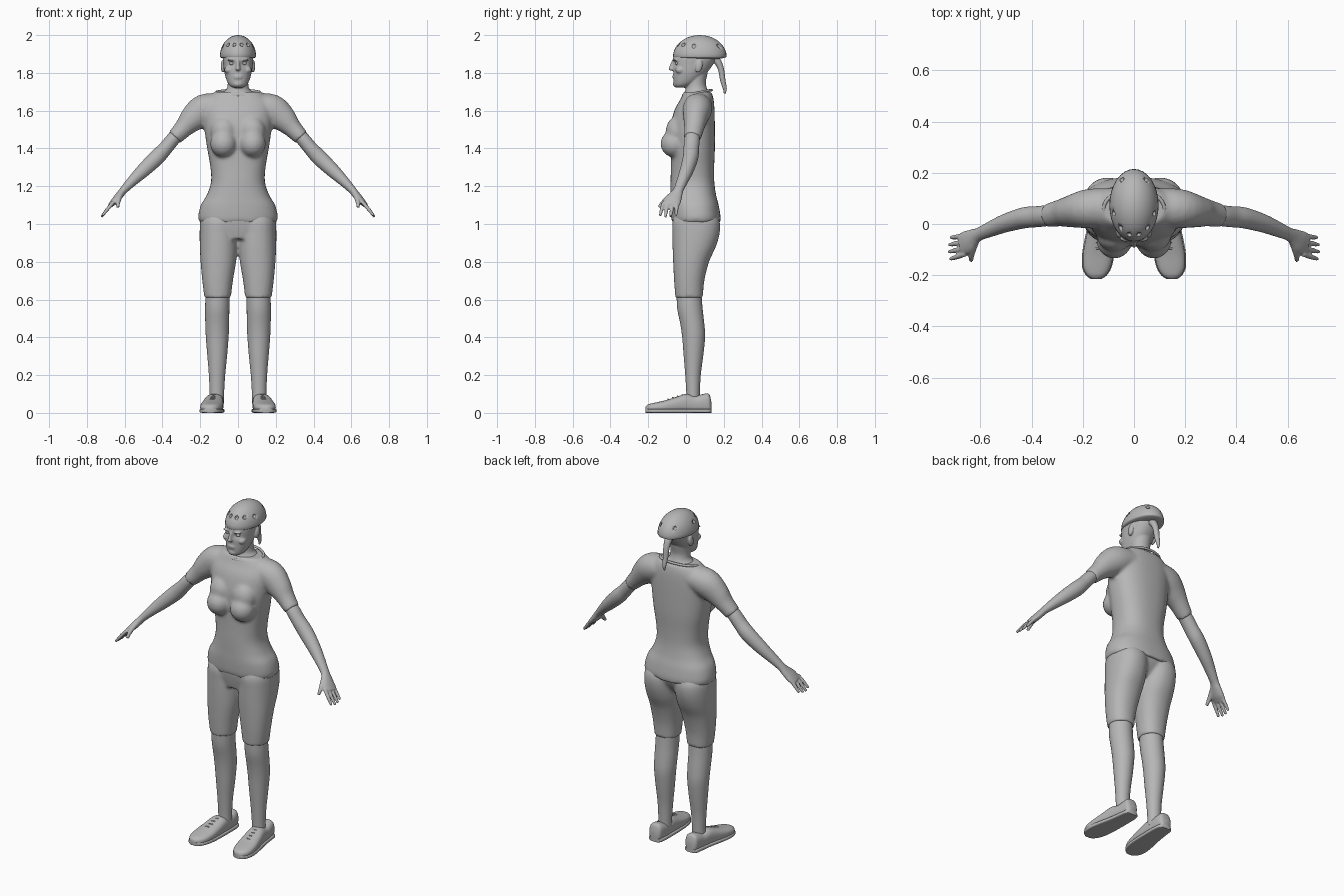
import bpy, bmesh, math
from mathutils import Vector, Matrix

if "Cube" in bpy.data.objects:
    bpy.data.objects.remove(bpy.data.objects["Cube"])

X, Y, Z = Vector((1, 0, 0)), Vector((0, 1, 0)), Vector((0, 0, 1))

grey = bpy.data.materials.new("plain_grey")
grey.use_nodes = True
colour = (0.47, 0.47, 0.47, 1)
grey.diffuse_color = colour
for node in grey.node_tree.nodes:
    if node.type == "BSDF_PRINCIPLED":
        node.inputs["Base Color"].default_value = colour


def spline(rows, steps):
    """Smooth interpolation through rows of numbers."""
    out = []
    last = len(rows) - 1
    for i in range(last):
        p, q, r, s = (rows[max(0, min(last, i + k))] for k in (-1, 0, 1, 2))
        for j in range(steps):
            t = j / steps
            out.append([b + t / 2 * (c - a + t * (2*a - 5*b + 4*c - d + t * (3*(b - c) + d - a)))
                        for a, b, c, d in zip(p, q, r, s)])
    return out + [list(rows[-1])]


def loft(bm, rows, ref=Y, along=None, power=2, n=32, steps=4, side=1):
    """Skin rings given as (x, y, z, half width, half depth along ref)."""
    rows = spline(rows, steps)
    mids = [Vector((r[0] * side, r[1], r[2])) for r in rows]
    rings = []
    for i, (mid, row) in enumerate(zip(mids, rows)):
        t = along or (mids[min(i + 1, len(mids) - 1)] - mids[max(i - 1, 0)]).normalized()
        u = (ref - t * ref.dot(t)).normalized()
        v = t.cross(u)
        ring = []
        for k in range(n):
            c, s = math.cos(math.tau * k / n), math.sin(math.tau * k / n)
            c, s = (math.copysign(abs(w) ** (2 / power), w) for w in (c, s))
            ring.append(bm.verts.new(mid + v * row[3] * c + u * row[4] * s))
        rings.append(ring)
    for a, b in zip(rings, rings[1:]):
        for k in range(n):
            bm.faces.new((a[k], a[k - 1], b[k - 1], b[k]))
    bm.faces.new(rings[0])
    bm.faces.new(rings[-1])


def body(bm, rows, power=2, side=1):
    """Upright loft from rows of (z, x, half width, front y, back y)."""
    loft(bm, [(x, (f + b) / 2, z, w, (b - f) / 2) for z, x, w, f, b in rows],
         along=Z, power=power, n=48, side=side)


def ball(bm, centre, size, turn=0):
    m = Matrix.Translation(centre) @ Matrix.Rotation(turn, 4, "X") @ Matrix.Diagonal((*size, 1))
    return bmesh.ops.create_uvsphere(bm, u_segments=32, v_segments=20, radius=1, matrix=m)["verts"]


def finish(name, bm, voxel=0, soften=0, mirror=False):
    bmesh.ops.recalc_face_normals(bm, faces=bm.faces)
    mesh = bpy.data.meshes.new(name)
    bm.to_mesh(mesh)
    bm.free()
    mesh.materials.append(grey)
    ob = bpy.data.objects.new(name, mesh)
    bpy.context.collection.objects.link(ob)
    bpy.ops.object.select_all(action="DESELECT")
    ob.select_set(True)
    bpy.context.view_layer.objects.active = ob
    bpy.ops.object.shade_smooth_by_angle(angle=math.radians(50))
    if voxel:
        mod = ob.modifiers.new("blend", "REMESH")
        mod.mode, mod.voxel_size, mod.use_smooth_shade = "VOXEL", voxel, True
    if soften:
        mod = ob.modifiers.new("soften", "SMOOTH")
        mod.factor, mod.iterations = 0.5, soften
    if mirror:
        ob.modifiers.new("mirror", "MIRROR").use_mirror_merge = False
    return ob


# Shirt: trunk, chest and short sleeves blended together
bm = bmesh.new()
body(bm, [(1.01, 0, .205, -.075, .182), (1.04, 0, .211, -.079, .183), (1.1, 0, .197, -.082, .173),
          (1.15, 0, .167, -.082, .16), (1.22, 0, .143, -.082, .15), (1.3, 0, .146, -.08, .149),
          (1.4, 0, .163, -.08, .153), (1.5, 0, .177, -.085, .153), (1.6, 0, .182, -.062, .151),
          (1.66, 0, .165, -.03, .146), (1.7, 0, .122, -.012, .135)], power=2.4)
for s in (1, -1):
    ball(bm, (s * .077, -.062, 1.425), (.07, .073, .072))
    ball(bm, (s * .075, -.045, 1.49), (.07, .062, .08))
    loft(bm, [(.08, .065, 1.63, .06, .075), (.175, .06, 1.607, .082, .077), (.24, .05, 1.557, .071, .064),
              (.287, .043, 1.508, .051, .053), (.337, .033, 1.456, .042, .046)], side=s)
finish("shirt", bm, .01, 5)

# Collar around the neck
bm = bmesh.new()
ring = [(math.cos(a) * .118, .06 + math.sin(a) * .075, 1.695 + math.sin(a) * .014, .007, .007)
        for a in (math.tau * k / 32 for k in range(33))]
loft(bm, ring, ref=Z, n=10, steps=1)
finish("collar", bm)

# Lower arms and hands
bm = bmesh.new()
loft(bm, [(.315, .036, 1.478, .034, .038), (.345, .032, 1.448, .037, .041), (.385, .028, 1.4, .038, .041),
          (.43, .024, 1.352, .042, .041), (.5, .004, 1.285, .037, .036), (.56, -.02, 1.227, .028, .03),
          (.605, -.04, 1.18, .021, .026), (.625, -.052, 1.155, .02, .034),
          (.65, -.07, 1.125, .019, .045), (.677, -.081, 1.098, .012, .043)])
for i in range(4):
    y, reach = -.045 - .024 * i, (.9, 1, 1.02, .93)[i]
    loft(bm, [(.66, y, 1.115, .01, .011), (.69, y - .005 - .002 * i, 1.08, .01, .01),
              (.66 + .062 * reach, y - .008 - .004 * i, 1.115 - .076 * reach, .007, .007)], n=12)
loft(bm, [(.615, -.055, 1.165, .016, .016), (.628, -.09, 1.142, .015, .015),
          (.635, -.123, 1.112, .011, .012), (.636, -.143, 1.088, .008, .008)], n=16)
finish("lower_arms", bm, .0045, 2, mirror=True)

# Trousers: hips and thighs blended together
bm = bmesh.new()
body(bm, [(.92, 0, .14, -.055, .11), (.97, 0, .188, -.066, .148), (1.02, 0, .203, -.073, .17),
          (1.06, 0, .197, -.072, .168)], power=2.4)
for s in (1, -1):
    body(bm, [(.61, .108, .07, -.056, .089), (.7, .108, .081, -.063, .097), (.8, .104, .094, -.068, .122),
              (.88, .102, .1, -.071, .158), (.95, .102, .101, -.072, .178), (1.01, .1, .1, -.072, .179),
              (1.05, .095, .09, -.06, .16)], power=2.2, side=s)
finish("trousers", bm, .009, 4)

# Lower legs
bm = bmesh.new()
body(bm, [(.63, .108, .064, -.05, .082), (.55, .11, .064, -.046, .088), (.47, .11, .063, -.03, .097),
          (.4, .11, .06, -.02, .101), (.3, .11, .052, -.012, .091), (.2, .111, .043, -.004, .078),
          (.1, .112, .038, .002, .073), (.05, .113, .038, 0, .073)])
finish("lower_legs", bm, mirror=True)

# Shoes: rows of (x, y, half width, height)
shoe = [(.12, .134, .022, .06), (.12, .122, .037, .1), (.12, .09, .043, .1), (.122, .05, .046, .09),
        (.126, 0, .05, .1), (.133, -.06, .056, .082), (.14, -.12, .059, .064),
        (.145, -.17, .053, .053), (.147, -.2, .037, .045), (.148, -.214, .018, .034)]
bm = bmesh.new()
loft(bm, [(x, y, h / 2, w, h / 2) for x, y, w, h in shoe], ref=Z, along=-Y, power=2.6)
finish("shoes", bm, mirror=True)
bm = bmesh.new()
loft(bm, [(x, y, .011, w + .004, .011) for x, y, w, h in shoe], ref=Z, along=-Y, power=5)
finish("soles", bm, mirror=True)
bm = bmesh.new()
for i in range(4):
    x, y, z = .128 + .003 * i, -.02 - .025 * i, .095 - .0075 * i
    loft(bm, [(x - .03, y, z - .014, .004, .004), (x, y, z, .004, .004),
              (x + .03, y, z - .014, .004, .004)], n=8)
finish("laces", bm, mirror=True)

# Head: skull with pressed sockets, then nose, lips, brows, ears and neck
bm = bmesh.new()
body(bm, [(1.722, 0, .026, -.052, 0), (1.735, 0, .046, -.062, .03), (1.76, 0, .06, -.066, .07),
          (1.8, 0, .072, -.067, .11), (1.84, 0, .077, -.069, .14), (1.88, 0, .08, -.068, .16),
          (1.92, 0, .075, -.055, .16), (1.95, 0, .06, -.03, .14)], power=2.2)
for v in bm.verts:
    for s in (1, -1):
        gap = (v.co - Vector((s * .033, -.06, 1.85))).length
        v.co.y += .014 * math.exp(-(gap / .018) ** 2)
ball(bm, (0, -.073, 1.822), (.013, .02, .011))
loft(bm, [(0, -.06, 1.868, .008, .012), (0, -.069, 1.845, .009, .014), (0, -.076, 1.822, .012, .015)], n=16)
for z in (1.774, 1.783):
    ball(bm, (0, -.063, z), (.024, .009, .0055))
ball(bm, (0, -.052, 1.742), (.026, .017, .018))
for s in (1, -1):
    ball(bm, (s * .034, -.056, 1.868), (.023, .013, .006))
    ball(bm, (s * .08, .068, 1.835), (.011, .019, .034), turn=-.2)
    ball(bm, (s * .05, -.03, 1.815), (.022, .026, .02))
body(bm, [(1.8, 0, .056, 0, .115), (1.75, 0, .054, .002, .105), (1.715, 0, .06, -.002, .112),
          (1.69, 0, .085, -.01, .125), (1.66, 0, .11, -.012, .13)])
finish("head", bm, .0045, 2)

bm = bmesh.new()
for s in (1, -1):
    ball(bm, (s * .033, -.046, 1.85), (.013, .011, .009))
finish("eyes", bm)

# Helmet: flattened dome with hollow vents
middle, dome = Vector((0, .073, 1.886)), (.096, .142, .114)
bm = bmesh.new()
for v in ball(bm, (0, 0, 0), (1, 1, 1)):
    if v.co.z < 0:
        v.co.z *= .14
    v.co = middle + Vector([a * b for a, b in zip(v.co, dome)])
helmet = finish("helmet", bm)
bm = bmesh.new()
for turn, rise in ((14, 34), (42, 34), (75, 30), (145, 30)):
    for s in (1, -1):
        a, e = math.radians(turn) * s, math.radians(rise)
        spot = (math.sin(a) * math.cos(e), -math.cos(a) * math.cos(e), math.sin(e))
        ball(bm, middle + Vector([p * q for p, q in zip(spot, dome)]), (.009, .011, .012))
cutter = finish("vent_cutter", bm)
cutter.hide_render = True
cut = helmet.modifiers.new("vents", "BOOLEAN")
cut.operation, cut.object, cut.solver = "DIFFERENCE", cutter, "EXACT"
graph = bpy.context.evaluated_depsgraph_get()
helmet.data = bpy.data.meshes.new_from_object(helmet.evaluated_get(graph))
helmet.modifiers.clear()
bpy.data.objects.remove(cutter)

# Ponytail below the back of the helmet
bm = bmesh.new()
loft(bm, [(0, .13, 1.885, .024, .024), (0, .165, 1.862, .022, .02), (0, .185, 1.82, .018, .016),
          (0, .195, 1.76, .015, .014), (0, .206, 1.715, .01, .01), (0, .204, 1.69, .004, .004)], n=16)
finish("ponytail", bm)
